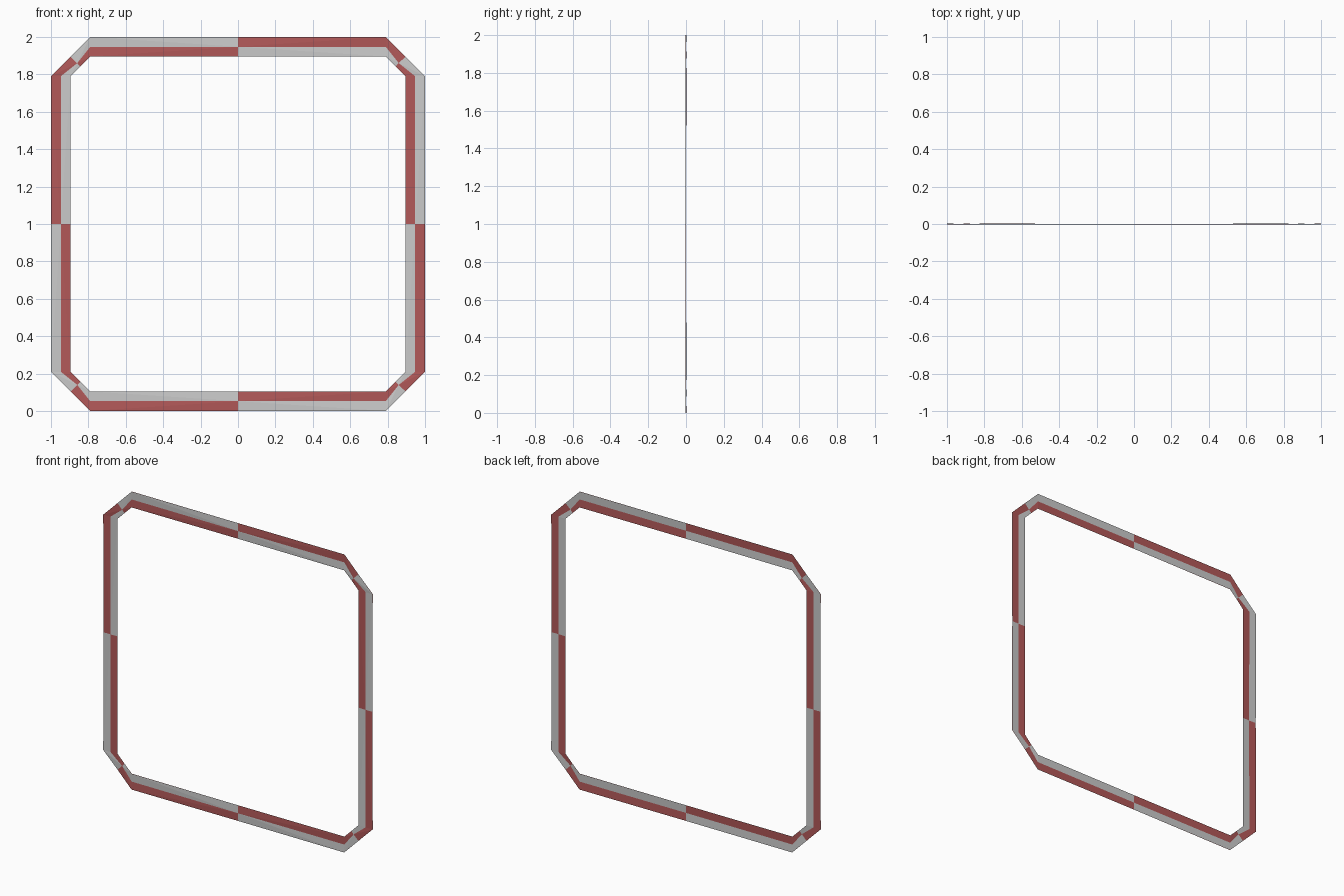
import bpy

if "Cube" in bpy.data.objects:
    bpy.data.objects.remove(bpy.data.objects["Cube"])

OUTER, INNER, CUT = 1.0, 0.895, 0.79   # frame half sizes and where the corners are cut
TWIST = 0.002                          # tiny twist that weaves the two ribbons


def octagon(r):
    """Eight points, clockwise from the left end of the top side, about z = 1."""
    pts, (a, b) = [], ((-CUT, r), (CUT, r))
    for _ in range(4):
        pts += [a, b]
        a, b = (a[1], -a[0]), (b[1], -b[0])
    return pts


def ribbon(name, sign):
    """Flat octagonal ring whose corners step alternately forward and back."""
    verts = []
    for ring, s in ((octagon(OUTER), sign), (octagon(INNER), -sign)):
        for i, (x, z) in enumerate(ring):
            verts.append((x, -TWIST * s * (-1) ** i, z + 1))
    faces = []
    for i in range(8):
        j = (i + 1) % 8
        a, b, c, d = i, j, 8 + j, 8 + i
        # split each panel along the diagonal that joins its forward corners
        if verts[a][1] < 0:
            faces += [(a, c, b), (a, d, c)]
        else:
            faces += [(a, d, b), (b, d, c)]
    me = bpy.data.meshes.new(name)
    me.from_pydata(verts, [], faces)
    ob = bpy.data.objects.new(name, me)
    bpy.context.collection.objects.link(ob)
    return ob


# Grey and red ribbons woven through each other
ribbon("grey_frame", 1)
red_frame = ribbon("red_frame", -1)
red = bpy.data.materials.new("red")
red.diffuse_color = (0.45, 0.1, 0.1, 1)
red.use_nodes = True
red.node_tree.nodes["Principled BSDF"].inputs["Base Color"].default_value = red.diffuse_color
red_frame.data.materials.append(red)
